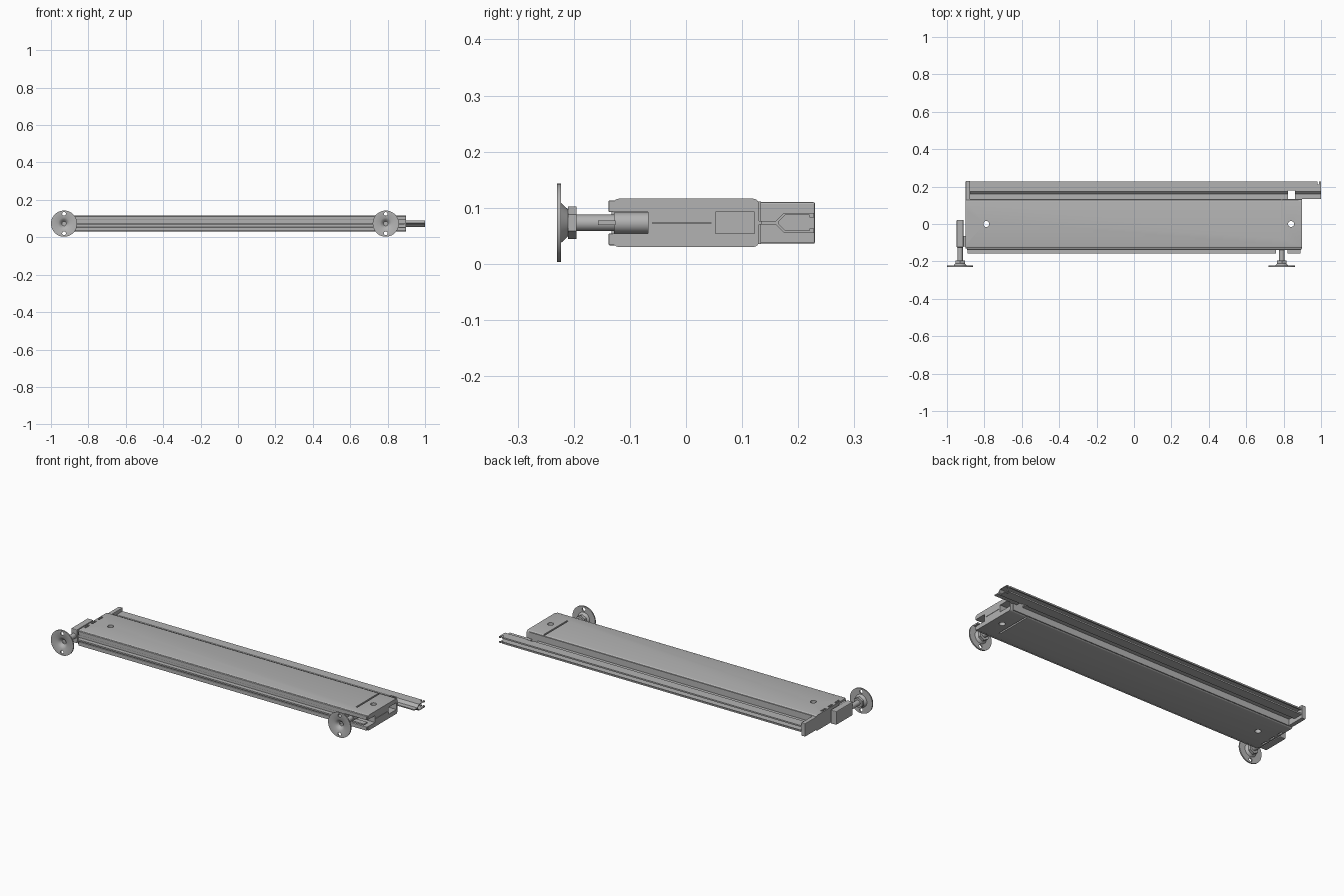
import bpy, bmesh, math
from mathutils import Matrix

cube = bpy.data.objects.get("Cube")
if cube:
    bpy.data.objects.remove(cube)

grey = bpy.data.materials.new("plain grey")
grey.use_nodes = True
grey.diffuse_color = (0.45, 0.45, 0.45, 1)
grey.node_tree.nodes["Principled BSDF"].inputs["Base Color"].default_value = grey.diffuse_color

MID = 0.073  # height of the shared centre plane


def finish(name, bm):
    bmesh.ops.recalc_face_normals(bm, faces=bm.faces)
    mesh = bpy.data.meshes.new(name)
    bm.to_mesh(mesh)
    bm.free()
    mesh.materials.append(grey)
    ob = bpy.data.objects.new(name, mesh)
    bpy.context.collection.objects.link(ob)
    return ob


def box(name, x, y, z, bevel=0):
    bm = bmesh.new()
    bmesh.ops.create_cube(bm, size=1)
    for v in bm.verts:
        for i, (lo, hi) in enumerate((x, y, z)):
            v.co[i] = (lo + hi) / 2 + v.co[i] * (hi - lo)
    if bevel:
        bmesh.ops.bevel(bm, geom=bm.edges[:], offset=bevel, segments=2, profile=0.5, affect='EDGES')
    return finish(name, bm)


def extrude_x(name, profile, x0, x1):
    """Extrude a (y, z offset) outline along x."""
    bm = bmesh.new()
    face = bm.faces.new([bm.verts.new((x0, y, MID + z)) for y, z in profile])
    out = bmesh.ops.extrude_face_region(bm, geom=[face])
    for v in out["geom"]:
        if isinstance(v, bmesh.types.BMVert):
            v.co.x = x1
    return finish(name, bm)


def lathe_y(name, profile, x, z=MID, steps=40):
    """Spin a closed (radius, y) outline about an axis along y."""
    bm = bmesh.new()
    rings = []
    for i in range(steps):
        a = 2 * math.pi * i / steps
        rings.append([bm.verts.new((x + r * math.cos(a), y, z + r * math.sin(a))) for r, y in profile])
    n = len(profile)
    for i in range(steps):
        a, b = rings[i], rings[(i + 1) % steps]
        for j in range(n):
            k = (j + 1) % n
            bm.faces.new((a[j], a[k], b[k], b[j]))
    bmesh.ops.remove_doubles(bm, verts=bm.verts[:], dist=1e-6)
    return finish(name, bm)


def rod(name, x, y0, y1, radius, steps=32, z=MID):
    bm = bmesh.new()
    mat = Matrix.Translation((x, (y0 + y1) / 2, z)) @ Matrix.Rotation(math.pi / 2, 4, 'X')
    bmesh.ops.create_cone(bm, cap_ends=True, segments=steps, radius1=radius, radius2=radius,
                          depth=y1 - y0, matrix=mat)
    return finish(name, bm)


def pin_z(x, y, radius):
    bm = bmesh.new()
    bmesh.ops.create_cone(bm, cap_ends=True, segments=24, radius1=radius, radius2=radius,
                          depth=0.4, matrix=Matrix.Translation((x, y, MID)))
    return finish("cutter", bm)


def cut(ob, cutters):
    bpy.context.view_layer.objects.active = ob
    for c in cutters:
        c.hide_render = True
        mod = ob.modifiers.new("cut", 'BOOLEAN')
        mod.operation = 'DIFFERENCE'
        mod.solver = 'EXACT'
        mod.object = c
        bpy.ops.object.modifier_apply(modifier=mod.name)
        bpy.data.objects.remove(c)


def smooth(ob):
    bpy.ops.object.select_all(action='DESELECT')
    ob.select_set(True)
    bpy.context.view_layer.objects.active = ob
    bpy.ops.object.shade_smooth_by_angle(angle=math.radians(35))


# Main panel with rounded long edges
HALF_Y, HALF_Z, R = 0.13, 0.043, 0.01
outline = []
for q, (sy, sz) in enumerate(((1, 1), (-1, 1), (-1, -1), (1, -1))):
    for i in range(5):
        a = math.pi / 2 * (q + i / 4)
        outline.append((sy * (HALF_Y - R) + R * math.cos(a), sz * (HALF_Z - R) + R * math.sin(a)))
panel = extrude_x("panel", outline, -0.9, 0.897)
cutters = [pin_z(x, 0, 0.016) for x in (-0.79, 0.84)]
# Slots at the bracket end, on both faces, and the socket and latch openings
for z in ((0.108, 0.2), (-0.1, 0.038)):
    cutters.append(box("cutter", (0.786, 0.795), (-0.08, 0.14), z))
    cutters += [box("cutter", (-0.893, -0.883), (y - 0.018, y + 0.018), z) for y in (-0.07, -0.01, 0.05)]
cutters.append(box("cutter", (0.755, 1), (-0.2, -0.068), (0.054, 0.092)))
cutters.append(box("cutter", (0.85, 1), (0.053, 0.122), (0.054, 0.092)))
cutters.append(box("cutter", (0.89, 1), (-0.06, 0.045), (0.0722, 0.0738)))
cut(panel, cutters)
smooth(panel)

# Flanges along both long sides
box("back_flange", (-0.88, 0.88), (0.126, 0.134), (0.035, 0.111))
for z0, z1 in ((0.033, 0.054), (0.092, 0.113)):
    box("front_flange", (-0.893, 0.895), (-0.138, -0.126), (z0, z1), 0.002)

# Front tongue, broken where the foot passes through
for x in ((-0.89, 0.76), (0.82, 0.89)):
    box("front_tongue", x, (-0.157, -0.126), (0.069, 0.077))
box("front_infill", (-0.89, 0.755), (-0.133, -0.126), (0.05, 0.095))

# Forked back rail
upper = [(0.128, 0.003), (0.16, 0.003), (0.175, 0.018), (0.228, 0.018), (0.228, 0.01),
         (0.22, 0.01), (0.22, 0.014), (0.177, 0.014), (0.165, 0.002)]
rail = extrude_x("back_rail", upper + [(y, -z) for y, z in reversed(upper)], -0.88, 1.0)
cut(rail, [box("cutter", (0.823, 0.86), (0.1, 0.18), (0, 0.2)),
           box("cutter", (0.897, 1.1), (0.1, 0.134), (0, 0.2)),
           box("cutter", (0.982, 0.99), (0.21, 0.3), (0, 0.2))])
box("rail_end_cap", (-0.9, -0.876), (0.126, 0.23), (0.036, 0.11), 0.003)

# Side block that carries the outer foot
box("foot_block", (-0.948, -0.912), (-0.125, 0.022), (0.035, 0.111), 0.004)
box("foot_block_spacer", (-0.915, -0.896), (-0.12, -0.065), (0.04, 0.106))

# Levelling feet
disc = [(0.005, -0.212), (0.012, -0.212), (0.02, -0.222), (0.032, -0.23), (0.07, -0.23),
        (0.07, -0.223), (0.036, -0.223), (0.018, -0.204), (0.005, -0.204)]
for x, side in ((-0.93, "outer"), (0.79, "inner")):
    plate = lathe_y(side + "_foot_disc", disc, x)
    cut(plate, [rod("cutter", x, -0.3, -0.2, 0.01, 20, MID + s * 0.052) for s in (-1, 1)])
    smooth(plate)
    nut = rod(side + "_foot_nut", x, -0.21, -0.195, 0.029, 6)
    smooth(rod(side + "_foot_shaft", x, -0.208, -0.12, 0.0145))
    if side == "inner":
        smooth(rod(side + "_foot_socket", x, -0.128, -0.067, 0.0185))
